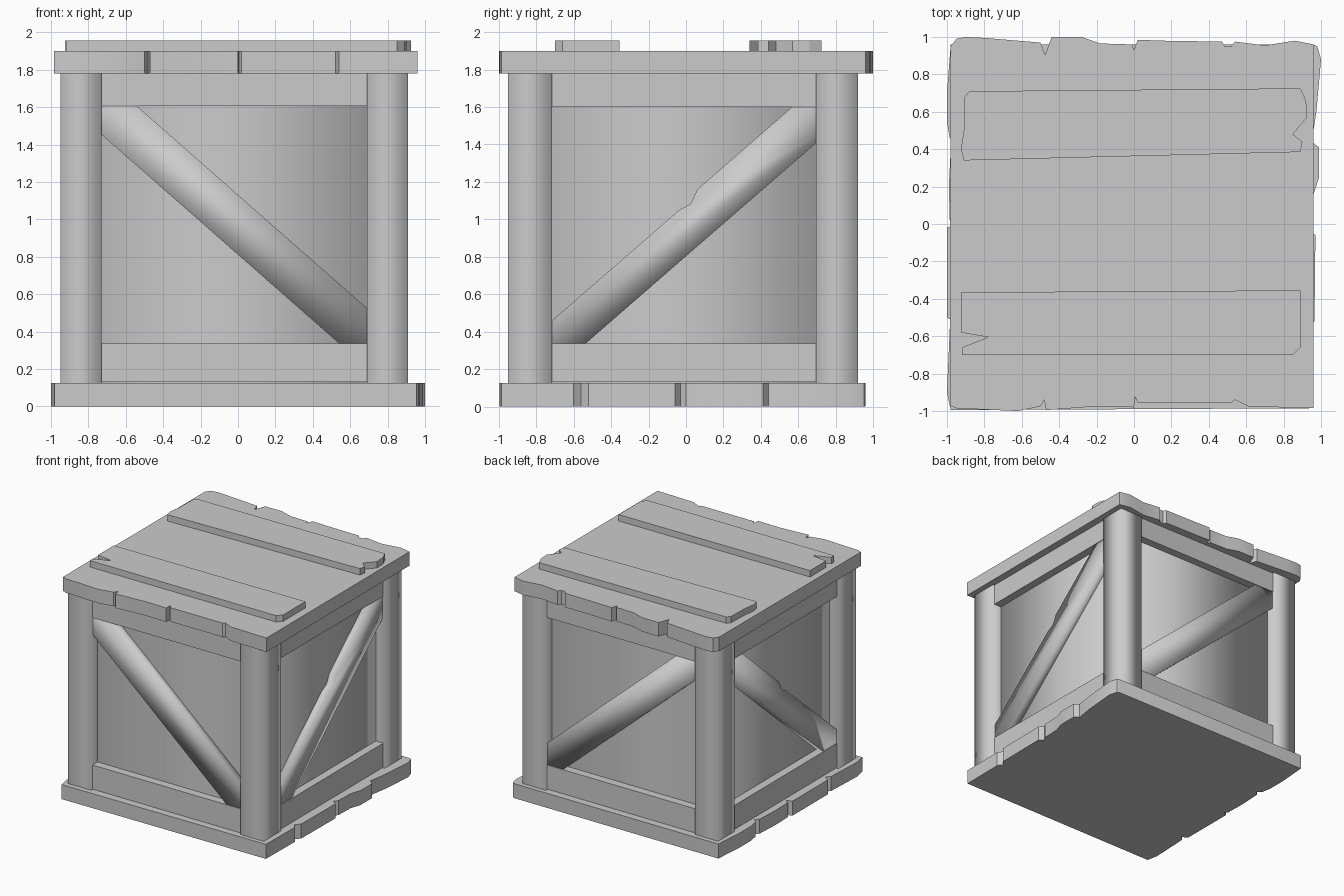
import bpy, bmesh, math

if "Cube" in bpy.data.objects:
    bpy.data.objects.remove(bpy.data.objects["Cube"])

wood = bpy.data.materials.new("grey wood")
wood.diffuse_color = (0.6, 0.6, 0.6, 1)
wood.use_nodes = True
wood.node_tree.nodes["Principled BSDF"].inputs["Base Color"].default_value = wood.diffuse_color


def prism(name, outline, lo, hi, place=lambda u, v, w: (u, v, w), caps=True, smooth=False, angle=None):
    """Extrude a counter-clockwise outline (u, v) from w=lo to w=hi."""
    bm = bmesh.new()
    a = [bm.verts.new(place(u, v, lo)) for u, v in outline]
    b = [bm.verts.new(place(u, v, hi)) for u, v in outline]
    n = len(a)
    for i in range(n):
        j = (i + 1) % n
        bm.faces.new((a[i], a[j], b[j], b[i]))
    if caps:
        bm.faces.new(a[::-1])
        bm.faces.new(b)
        bmesh.ops.recalc_face_normals(bm, faces=bm.faces)
    for f in bm.faces:
        f.smooth = smooth
    me = bpy.data.meshes.new(name)
    bm.to_mesh(me)
    bm.free()
    me.materials.append(wood)
    ob = bpy.data.objects.new(name, me)
    bpy.context.collection.objects.link(ob)
    if angle:
        bpy.ops.object.select_all(action='DESELECT')
        ob.select_set(True)
        bpy.context.view_layer.objects.active = ob
        bpy.ops.object.shade_smooth_by_angle(angle=math.radians(angle))
    return ob


def rect(x0, x1, y0, y1):
    return [(x0, y0), (x1, y0), (x1, y1), (x0, y1)]


def front_plane(u, v, w):
    return (u, w, v)


def side_plane(u, v, w):
    return (w, u, v)


# Base: boards along x, with worn left and right ends
base = [(-.98, -.995), (.955, -.985), (.96, -.6), (.93, -.56), (.965, -.52), (.97, -.06),
        (.93, -.03), (.955, 0), (.96, .16), (.99, .25), (.99, .41), (.95, .44), (.975, .6),
        (1, .88), (.98, .95), (.96, .96), (-.98, .96), (-1, .7), (-1, .55), (-.985, .46),
        (-.95, .43), (-.98, .4), (-.99, .2), (-.985, .02), (-.95, 0), (-1, -.02),
        (-1, -.5), (-.95, -.53), (-.985, -.56), (-1, -.9)]
prism("base", base, 0, .125, angle=30)

# Lid: boards along y, with worn front and back ends
lid = [(-.985, -.97), (-.95, -.985), (-.62, -1), (-.5, -.975), (-.48, -.94), (-.47, -.995),
       (-.2, -.975), (0, -.98), (.005, -.92), (.02, -.955), (.52, -.955), (.54, -.94),
       (.61, -.975), (.96, -.985), (.96, .96), (.86, .98), (.7, .955), (.54, .975),
       (.52, .95), (.485, .95), (.47, .975), (.15, .98), (.02, .985), (0, .93), (-.01, .96),
       (-.18, .965), (-.28, 1), (-.44, 1), (-.475, .905), (-.5, .97), (-.8, .995),
       (-.9, 1), (-.95, .99), (-.98, .95)]
prism("lid", lid, 1.78, 1.9, angle=30)

# Two chipped planks on the lid
prism("back_lid_plank", [(-.91, .34), (.89, .385), (.9, .44), (.85, .48), (.925, .57),
                         (.92, .66), (.89, .725), (-.88, .71), (-.905, .68), (-.91, .5),
                         (-.925, .4)], 1.9, 1.955)
prism("front_lid_plank", [(-.92, -.7), (.85, -.7), (.89, -.66), (.89, -.355), (-.925, -.365),
                          (-.925, -.58), (-.78, -.605), (-.92, -.66)], 1.9, 1.955)

# Softly shaded corner posts and the inner box
X = {"left": (-.95, -.73), "right": (.69, .91)}
Y = {"front": (-.95, -.715), "back": (.695, .92)}
for sx, (x0, x1) in X.items():
    for sy, (y0, y1) in Y.items():
        prism(f"{sy}_{sx}_post", rect(x0, x1, y0, y1), .125, 1.78, caps=False, smooth=True)
prism("inner_box", rect(-.865, .825, -.865, .835), .125, 1.78, caps=False, smooth=True)


# Diagonal brace profiles, turned about their centre
def turned(pts, cx, cz, deg):
    c, s = math.cos(math.radians(deg)), math.sin(math.radians(deg))
    return [(cx + u * c - v * s, cz + u * s + v * c) for u, v in pts]


plain = turned(rect(-1, 1, -.12, .12), 0, .971, -41.3)
chipped = turned([(-1, -.11), (1, -.11), (1, .12), (.2, .12), (.12, .085), (.05, .1), (-1, .1)],
                 -.01, .94, 41)

# Rails and brace on each side
for side, place, outer, inner, ends, brace, low in (
        ("front", front_plane, -.935, -.83, (-.75, .71), plain, 1.605),
        ("back", front_plane, .905, .80, (-.75, .71), plain, 1.605),
        ("left", side_plane, -.935, -.83, (-.73, .71), chipped, 1.6),
        ("right", side_plane, .895, .79, (-.73, .71), chipped, 1.6)):
    prism(f"{side}_lower_rail", rect(*ends, .13, .337), inner, outer, place)
    prism(f"{side}_upper_rail", rect(*ends, low, 1.78), inner, outer, place)
    step = .006 if outer < 0 else -.006
    prism(f"{side}_brace", brace, inner, outer + step, place, smooth=True)
